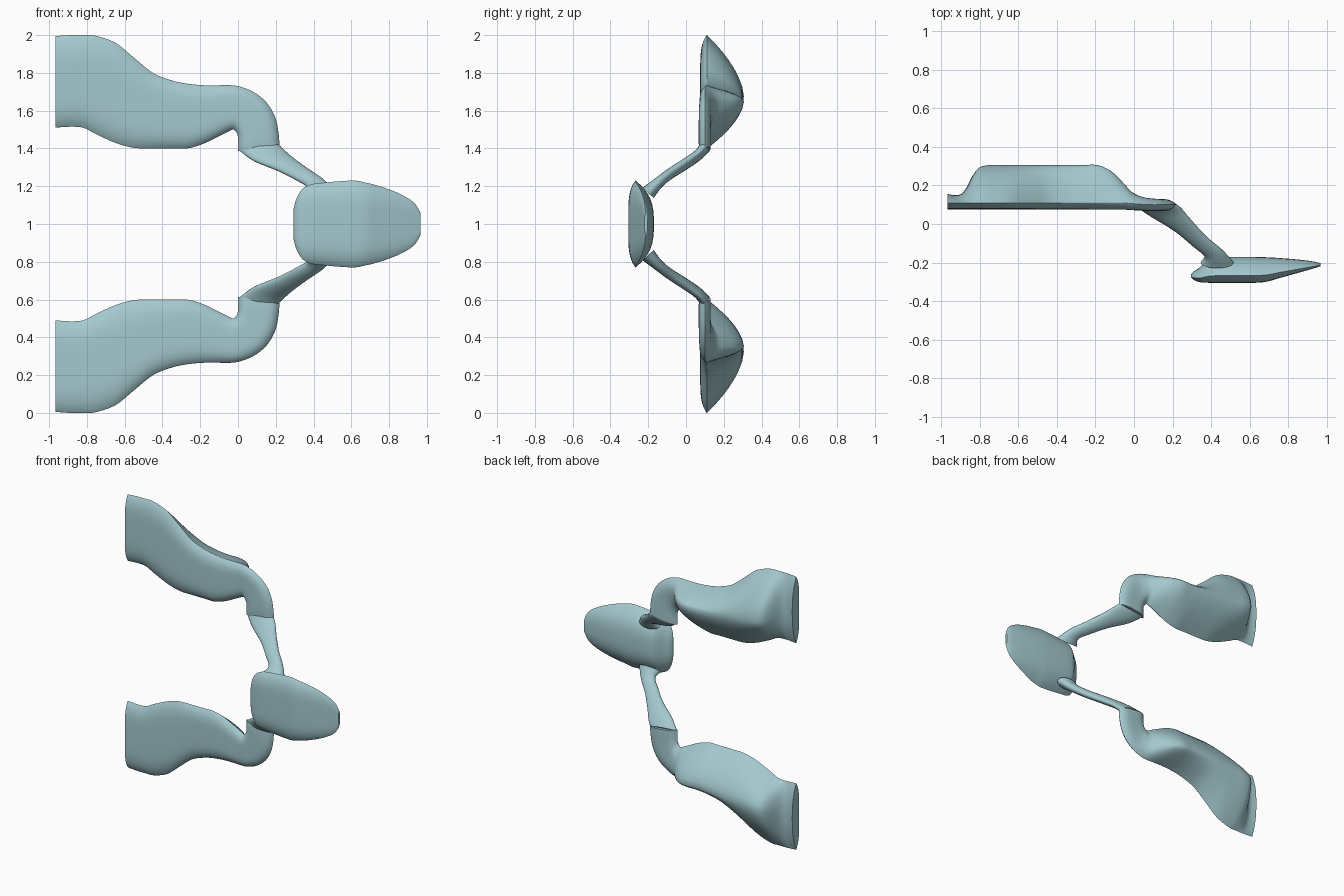
import bpy, bmesh, math
from mathutils import Vector

if "Cube" in bpy.data.objects:
    bpy.data.objects.remove(bpy.data.objects["Cube"])

mat = bpy.data.materials.new("teal_grey")
mat.diffuse_color = (.37, .58, .62, 1)
mat.use_nodes = True
mat.node_tree.nodes["Principled BSDF"].inputs["Base Color"].default_value = mat.diffuse_color


def refine(rows, steps=4):
    """Catmull-Rom interpolation of number rows."""
    out = []
    for i in range(len(rows) - 1):
        p0, p1 = rows[max(i - 1, 0)], rows[i]
        p2, p3 = rows[i + 1], rows[min(i + 2, len(rows) - 1)]
        for s in range(steps):
            t = s / steps
            out.append([b + 0.5 * t * (c - a + t * (2 * a - 5 * b + 4 * c - d
                        + t * (3 * (b - c) + d - a)))
                        for a, b, c, d in zip(p0, p1, p2, p3)])
    out.append(list(rows[-1]))
    return out


def lens(ax, az, bx, bz, yf, yt, yb, ridge, p, n=10):
    """Section from edge A to edge B: flat front, crowned back."""
    A, B = Vector((ax, 0, az)), Vector((bx, 0, bz))
    ring = []
    for side in (0, 1):
        for k in range(2 * n):
            u = math.sin(math.pi / 2 * (k / n - 1))
            if side:
                u = -u
            if side == 0:      # back face
                t = ridge * (1 + u) if u < 0 else ridge + (1 - ridge) * u
                y = yt + (yb - yt) * (1 - abs(u) ** p)
            else:              # front face
                t = (1 + u) / 2
                y = yt + (yf - yt) * (1 - abs(u) ** 5)
            v = A.lerp(B, t)
            v.y = y
            ring.append(v)
    return ring


def loft(name, rings, mirror=False):
    bm = bmesh.new()
    rows = [[bm.verts.new(v - Vector((0, 0, 1))) for v in r] for r in rings]
    n = len(rows[0])
    for r, s in zip(rows, rows[1:]):
        for i in range(n):
            j = (i + 1) % n
            bm.faces.new((r[i], r[j], s[j], s[i]))
    bm.faces.new(rows[0])
    bm.faces.new(rows[-1])
    bmesh.ops.recalc_face_normals(bm, faces=bm.faces)
    me = bpy.data.meshes.new(name)
    bm.to_mesh(me)
    bm.free()
    me.materials.append(mat)
    ob = bpy.data.objects.new(name, me)
    bpy.context.collection.objects.link(ob)
    ob.location.z = 1
    bpy.ops.object.select_all(action='DESELECT')
    ob.select_set(True)
    bpy.context.view_layer.objects.active = ob
    bpy.ops.object.shade_smooth_by_angle(angle=math.radians(65))
    if mirror:
        m = ob.modifiers.new("Mirror", 'MIRROR')
        m.use_axis = (False, False, True)
        m.use_mirror_merge = False
    return ob


# Arms: x, top z, bottom z, back y, ridge fraction, crown power
straight = [
    (-.965, 1.995, 1.51, .155, .5, 2.5), (-.89, 2.0, 1.515, .158, .55, 2.2),
    (-.82, 2.0, 1.51, .275, .62, 1.8), (-.76, 1.998, 1.48, .304, .61, 1.7),
    (-.65, 1.96, 1.43, .305, .55, 1.7), (-.55, 1.88, 1.403, .305, .45, 1.7),
    (-.45, 1.80, 1.40, .305, .36, 1.7), (-.35, 1.76, 1.40, .305, .31, 1.7),
    (-.27, 1.743, 1.40, .305, .28, 1.7), (-.19, 1.735, 1.422, .305, .27, 1.7),
    (-.12, 1.734, 1.455, .275, .29, 1.8), (-.06, 1.735, 1.485, .218, .34, 2)]
arm = [(x, a, x, b, .075, .11, y, r, p) for x, a, b, y, r, p in straight]
# Hooked end of the arm
arm += [(0, 1.73, -.025, 1.50, .072, .105, .165, .4, 2.3),
        (.08, 1.70, -.006, 1.48, .07, .10, .14, .5, 3),
        (.15, 1.645, 0, 1.455, .068, .10, .132, .5, 4),
        (.197, 1.565, 0, 1.43, .067, .10, .13, .5, 4),
        (.215, 1.48, 0, 1.405, .067, .10, .13, .5, 4),
        (.22, 1.41, 0, 1.385, .07, .10, .13, .5, 4)]
loft("side_arms", [lens(*r) for r in refine(arm)], True)

# Struts: centre, half-width vector, half thickness
strut = refine([
    (.11, .10, 1.405, .108, 0, .012, .03),
    (.165, .06, 1.362, .085, .015, .025, .027),
    (.25, -.005, 1.317, .042, .028, .032, .027),
    (.34, -.09, 1.262, .033, .024, .027, .027),
    (.41, -.15, 1.215, .046, .014, .016, .03),
    (.43, -.20, 1.165, .085, 0, 0, .04)])
rings = []
for i, r in enumerate(strut):
    a, b = strut[max(i - 1, 0)], strut[min(i + 1, len(strut) - 1)]
    c, w = Vector(r[:3]), Vector(r[3:6])
    nrm = w.cross(Vector(b[:3]) - Vector(a[:3])).normalized() * r[6]
    rings.append([c + w * math.cos(q * math.pi / 10) + nrm * math.sin(q * math.pi / 10)
                  for q in range(20)])
loft("struts", rings, True)

# Pad: x, half height, front y, back y
pad = [(.295, .085, -.276, -.262), (.31, .135, -.29, -.245), (.34, .185, -.301, -.225),
       (.38, .207, -.304, -.188), (.42, .215, -.305, -.172), (.6, .23, -.305, -.17),
       (.68, .218, -.30, -.172), (.75, .20, -.281, -.176), (.85, .163, -.253, -.184),
       (.93, .115, -.23, -.194), (.965, .06, -.219, -.203)]
loft("pad", [lens(x, 1 + h, x, 1 - h, f, f + .28 * (b - f), b, .5, 3)
             for x, h, f, b in refine(pad)])
